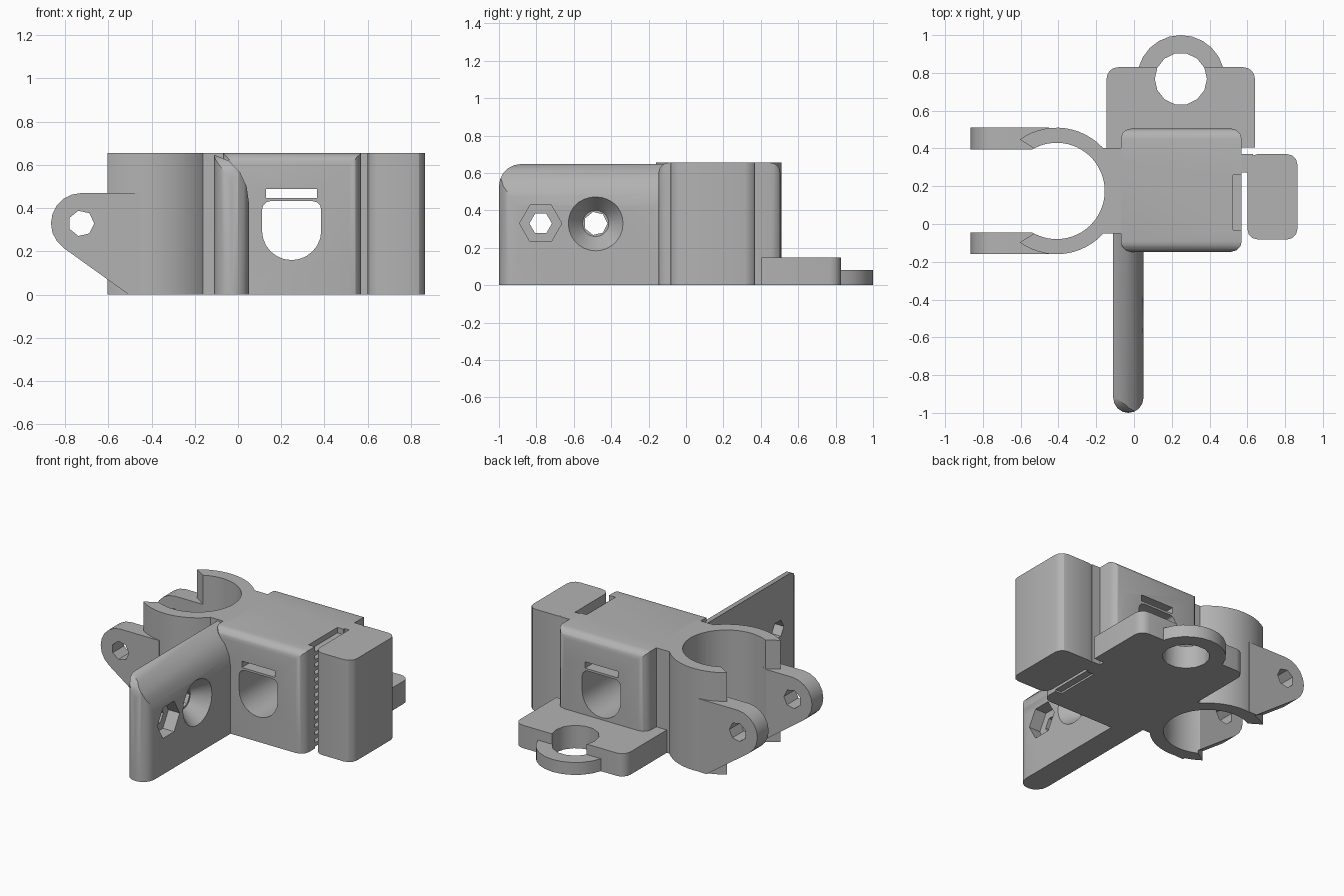
import bpy, bmesh
from math import sin, cos, radians, pi

old = bpy.data.objects.get("Cube")
if old:
    bpy.data.objects.remove(old, do_unlink=True)

grey = bpy.data.materials.new("plain grey")
grey.use_nodes = True
grey.diffuse_color = (0.45, 0.45, 0.45, 1)
grey.node_tree.nodes["Principled BSDF"].inputs["Base Color"].default_value = grey.diffuse_color
H = 0.655


def place(axis, u, v, w):
    return {"x": (w, u, v), "y": (u, w, v), "z": (u, v, w)}[axis]


def finish(bm, name):
    bmesh.ops.recalc_face_normals(bm, faces=bm.faces)
    mesh = bpy.data.meshes.new(name)
    bm.to_mesh(mesh)
    bm.free()
    ob = bpy.data.objects.new(name, mesh)
    mesh.materials.append(grey)
    bpy.context.collection.objects.link(ob)
    return ob


def loft(name, low, high, axis, a, b):
    """Solid between two matching outlines at a and b along an axis."""
    bm = bmesh.new()
    p = [bm.verts.new(place(axis, u, v, a)) for u, v in low]
    q = [bm.verts.new(place(axis, u, v, b)) for u, v in high]
    bm.faces.new(p)
    bm.faces.new(q)
    for i in range(len(p)):
        j = (i + 1) % len(p)
        bm.faces.new((p[i], p[j], q[j], q[i]))
    return finish(bm, name)


def prism(name, pts, axis, a, b):
    return loft(name, pts, pts, axis, a, b)


def arc(cx, cy, r, start, end, n):
    angles = [radians(start + (end - start) * i / n) for i in range(n + 1)]
    return [(cx + r * cos(t), cy + r * sin(t)) for t in angles]


def ring_pts(cx, cy, r, n):
    return arc(cx, cy, r, 0, 360, n)[:-1]


def rounded(x0, x1, y0, y1, r, n=3):
    return (arc(x1 - r, y1 - r, r, 0, 90, n) + arc(x0 + r, y1 - r, r, 90, 180, n)
            + arc(x0 + r, y0 + r, r, 180, 270, n) + arc(x1 - r, y0 + r, r, 270, 360, n))


def box(name, x0, x1, y0, y1, z0, z1):
    return prism(name, [(x0, y0), (x1, y0), (x1, y1), (x0, y1)], "z", z0, z1)


def boolean(ob, tool, op="DIFFERENCE"):
    tool.hide_render = True
    mod = ob.modifiers.new("cut", "BOOLEAN")
    mod.operation, mod.solver, mod.object = op, "EXACT", tool
    bpy.context.view_layer.objects.active = ob
    bpy.ops.object.modifier_apply(modifier=mod.name)
    bpy.data.objects.remove(tool, do_unlink=True)


parts = []

# Main body: rounded upright corners and rounded long top edges
r = 0.055
body = prism("main_body", rounded(-0.07, 0.57, -0.147, 0.505, r), "z", 0, H)
side = [(-0.147, 0), (0.505, 0)] + arc(0.505 - r, H - r, r, 0, 90, 4) + arc(r - 0.147, H - r, r, 90, 180, 4)
boolean(body, prism("side_profile", side, "x", -0.3, 0.8), "INTERSECT")
# Window with a round bottom, and the narrow slot above it
window = (arc(0.248, 0.297, 0.137, 180, 360, 12) + arc(0.345, 0.393, 0.04, 0, 90, 3)
          + arc(0.151, 0.393, 0.04, 90, 180, 3))
boolean(body, prism("window_cut", window, "y", -0.4, 0.8))
boolean(body, box("slot_cut", 0.13, 0.365, -0.4, 0.8, 0.447, 0.488))
# Row of grooves in the face beside the narrow gap
for i in range(14):
    z = i * 0.0486
    boolean(body, box("groove_cut", 0.525, 0.6, -0.033, 0.26, z - 0.012, z + 0.012 + (i == 13) * 0.05))
parts.append(body)

# Side block and the bridge that carries it
parts.append(prism("side_block", rounded(0.6, 0.865, -0.082, 0.37, 0.055), "z", 0, H))
parts.append(box("block_bridge", 0.55, 0.63, 0.272, 0.37, 0, H))

# Open clamp ring and its neck
cx, cy, bore = -0.41, 0.175, 0.255
outline = arc(cx, cy, 0.335, -125.5, 125.5, 40) + arc(cx, cy, bore, 118, -118, 40)
parts.append(prism("clamp_ring", outline, "z", 0, H))


def bore_cut(ob):
    boolean(ob, prism("bore_cut", ring_pts(cx, cy, bore, 60), "z", -0.2, 1))


neck = box("clamp_neck", -0.2, -0.04, -0.05, 0.402, 0, H)
bore_cut(neck)
parts.append(neck)

# Pair of bolt lugs
lug_shape = [(-0.45, 0.47)] + arc(-0.725, 0.33, 0.14, 90, 234, 8) + [(-0.505, 0), (-0.45, 0)]
for name, y0, y1 in (("front_lug", -0.16, -0.045), ("back_lug", 0.395, 0.51)):
    lug = prism(name, lug_shape, "y", y0, y1)
    boolean(lug, prism("bolt_cut", ring_pts(-0.725, 0.33, 0.06, 7), "y", y0 - 0.1, y1 + 0.1))
    bore_cut(lug)
    parts.append(lug)

# Front fin: one top edge rounded over, tip rounded from above and from the side
edge = [(-0.11, 0), (0.05, 0), (0.05, 0.43), (0.04, 0.5), (0.01, 0.565), (-0.045, 0.62), (-0.11, 0.647)]
fin = prism("front_fin", edge, "y", -1.1, -0.045)
plan = [(0.05, 0), (-0.11, 0)] + arc(-0.03, -0.92, 0.08, 180, 360, 8)
boolean(fin, prism("plan_profile", plan, "z", -0.2, 1), "INTERSECT")
tip = [(0, -0.1), (0, 0.648)] + arc(-0.88, 0.528, 0.12, 90, 180, 5) + [(-1, -0.1)]
boolean(fin, prism("tip_profile", tip, "x", -0.4, 0.4), "INTERSECT")
# Nut pocket, countersink and their through holes
boolean(fin, prism("nut_cut", ring_pts(-0.777, 0.33, 0.113, 6), "x", -0.03, 0.2))
boolean(fin, prism("bolt_cut", ring_pts(-0.777, 0.33, 0.06, 6), "x", -0.3, 0.2))
boolean(fin, loft("countersink_cut", ring_pts(-0.483, 0.33, 0.07, 28),
                  ring_pts(-0.483, 0.33, 0.148, 28), "x", -0.05, 0.052))
boolean(fin, prism("screw_cut", ring_pts(-0.483, 0.33, 0.063, 7), "x", -0.3, 0.2))
parts.append(fin)

# Rear foot plate with a lower eye, drilled through together
plate = [(0.64, 0.405)] + arc(0.58, 0.77, 0.06, 0, 90, 4) + arc(-0.085, 0.77, 0.06, 90, 180, 4) + [(-0.145, 0.4)]
foot = prism("foot_plate", plate, "z", 0, 0.147)
boolean(foot, prism("eye", ring_pts(0.248, 0.768, 0.232, 24), "z", 0, 0.08), "UNION")
boolean(foot, prism("eye_cut", ring_pts(0.248, 0.768, 0.138, 14), "z", -0.2, 0.5))
parts.append(foot)

bpy.ops.object.select_all(action="DESELECT")
for ob in parts:
    ob.select_set(True)
bpy.context.view_layer.objects.active = body
bpy.ops.object.shade_smooth_by_angle(angle=pi / 6)
